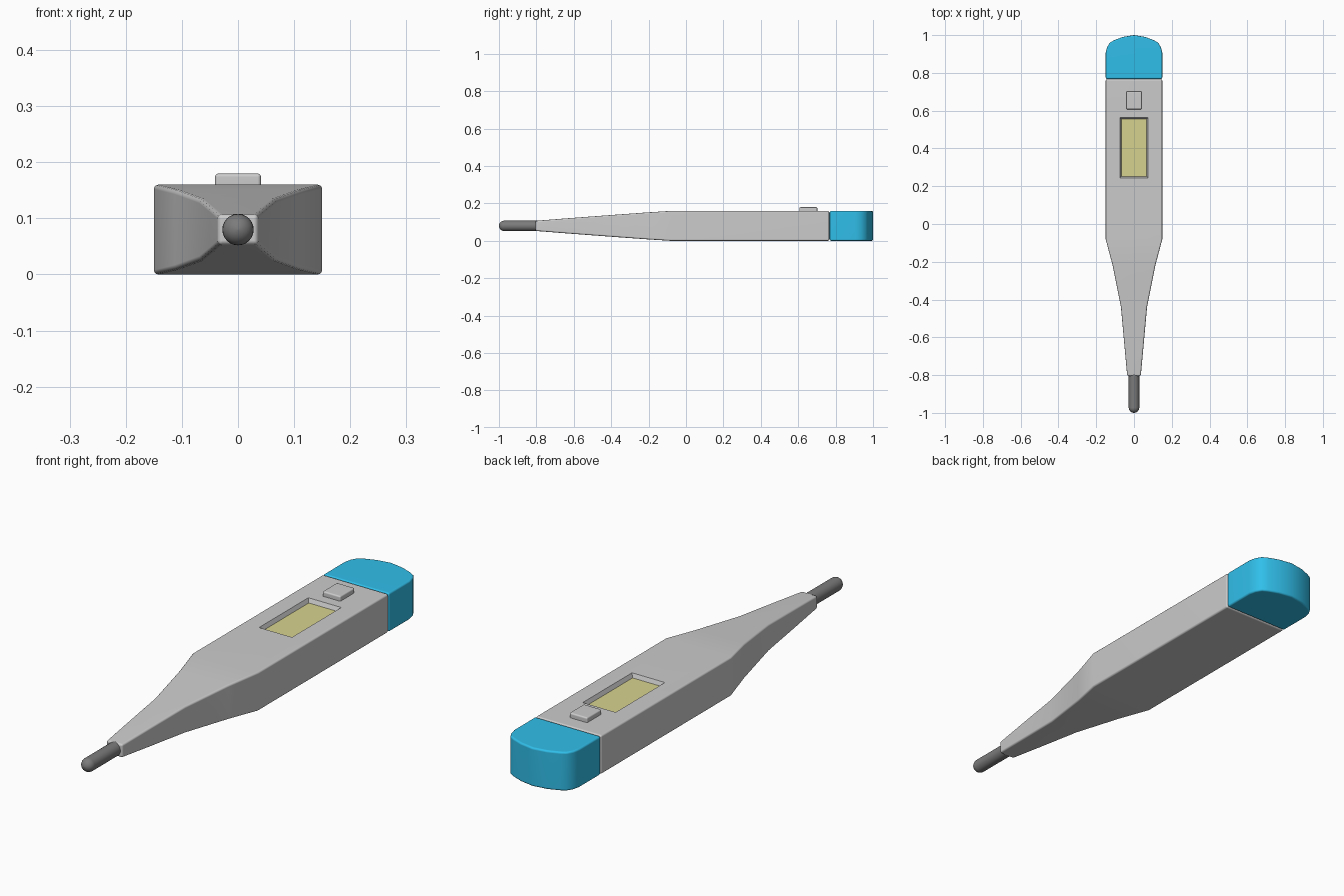
import bpy, math

if "Cube" in bpy.data.objects:
    bpy.data.objects.remove(bpy.data.objects["Cube"])


def loft(name, rings, color=None, bevel=0.0, limit=50):
    """Skin a stack of equal-length point rings into a closed solid."""
    n = len(rings[0])
    verts = [p for ring in rings for p in ring]
    faces = [tuple(range(n)), tuple(range(len(verts) - n, len(verts)))]
    for r in range(len(rings) - 1):
        for i in range(n):
            a, b = r * n + i, r * n + (i + 1) % n
            faces.append((a, b, b + n, a + n))
    mesh = bpy.data.meshes.new(name)
    mesh.from_pydata(verts, [], faces)
    ob = bpy.data.objects.new(name, mesh)
    bpy.context.collection.objects.link(ob)
    bpy.context.view_layer.objects.active = ob
    bpy.ops.object.select_all(action='DESELECT')
    ob.select_set(True)
    bpy.ops.object.mode_set(mode='EDIT')
    bpy.ops.mesh.select_all(action='SELECT')
    bpy.ops.mesh.normals_make_consistent(inside=False)
    bpy.ops.object.mode_set(mode='OBJECT')
    if color:
        mat = bpy.data.materials.new(name)
        mat.diffuse_color = (*color, 1)
        mat.use_nodes = True
        mat.node_tree.nodes["Principled BSDF"].inputs["Base Color"].default_value = mat.diffuse_color
        mesh.materials.append(mat)
    if bevel:
        m = ob.modifiers.new("bevel", 'BEVEL')
        m.width, m.segments = bevel, 3
        m.limit_method, m.angle_limit = 'ANGLE', math.radians(limit)
    return ob


def prism(name, outline, z0, z1, **kw):
    return loft(name, [[(x, y, z) for x, y in outline] for z in (z0, z1)], **kw)


def rect(hx, y0, y1):
    return [(-hx, y0), (hx, y0), (hx, y1), (-hx, y1)]


def finish(ob):
    """Apply modifiers, then smooth while keeping sharp edges."""
    bpy.ops.object.select_all(action='DESELECT')
    bpy.context.view_layer.objects.active = ob
    ob.select_set(True)
    bpy.ops.object.convert(target='MESH')
    bpy.ops.object.shade_smooth_by_angle(angle=math.radians(35))
    m = ob.modifiers.new("weighted_normals", 'WEIGHTED_NORMAL')
    m.keep_sharp = True


MID = 0.08

# Body: rectangular sections (y, half width, half height) tapering to the neck
sections = [(-0.805, 0.036, 0.027), (-0.64, 0.051, 0.040), (-0.44, 0.069, 0.055),
            (-0.33, 0.091, 0.063), (-0.22, 0.113, 0.071), (-0.08, 0.15, 0.08),
            (0.766, 0.15, 0.08)]
body = loft("body", [[(sx * w, y, MID + sz * h)
                      for sx, sz in ((-1, -1), (1, -1), (1, 1), (-1, 1))]
                     for y, w, h in sections], bevel=0.008)

# Recess with sloping walls for the display
cutter = loft("recess_cutter", [
    [(x, y, 0.142) for x, y in rect(0.067, 0.252, 0.556)],
    [(x, y, 0.178) for x, y in rect(0.083, 0.236, 0.574)]])
cutter.hide_render = True
cut = body.modifiers.new("recess", 'BOOLEAN')
cut.object, cut.operation, cut.solver = cutter, 'DIFFERENCE', 'EXACT'
finish(body)
bpy.data.objects.remove(cutter)

# Display panel on the recess floor
finish(prism("display", rect(0.067, 0.252, 0.556), 0.138, 0.144,
             color=(0.68, 0.65, 0.28)))

# Power button
finish(prism("button", rect(0.041, 0.607, 0.702), 0.15, 0.18, bevel=0.006))

# Coloured end cap with a rounded tail
half = [(0.15, 0.768), (0.15, 0.905), (0.143, 0.935), (0.128, 0.96),
        (0.105, 0.973), (0.06, 0.99)]
outline = half + [(0, 1.0)] + [(-x, y) for x, y in reversed(half)]
finish(prism("end_cap", outline, 0, 0.16, color=(0.03, 0.52, 0.82), bevel=0.008))

# Metal probe: round rod with a domed tip
R, SIDES = 0.028, 24
profile = [(-0.78, R)]
for i in range(7):
    a = math.radians(88) * i / 6
    profile.append((-1 + R - R * math.sin(a), R * math.cos(a)))
finish(loft("probe", [[(r * math.cos(t), y, MID + r * math.sin(t))
                       for t in (2 * math.pi * k / SIDES for k in range(SIDES))]
                      for y, r in profile], color=(0.2, 0.2, 0.2)))
